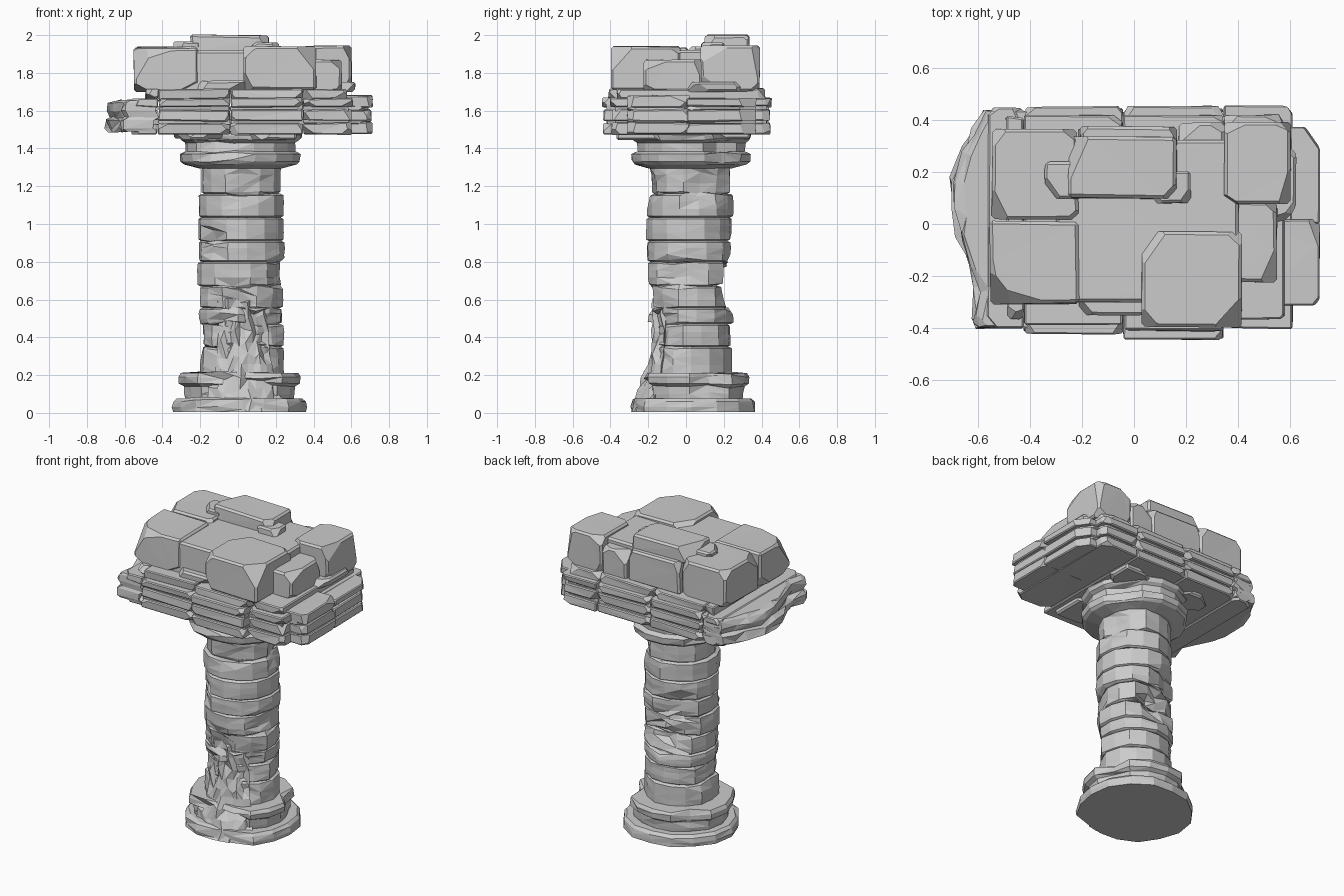
import bpy, bmesh, random
from math import sin, cos, tau
from mathutils import Vector

if "Cube" in bpy.data.objects:
    bpy.data.objects.remove(bpy.data.objects["Cube"])

random.seed(11)
rnd = random.uniform
CX, CY = 0.014, 0.02          # column axis


def finish(bm, name):
    bmesh.ops.triangulate(bm, faces=[f for f in bm.faces if 4 < len(f.verts) < 12])
    bmesh.ops.recalc_face_normals(bm, faces=bm.faces[:])
    me = bpy.data.meshes.new(name)
    bm.to_mesh(me)
    bm.free()
    ob = bpy.data.objects.new(name, me)
    bpy.context.collection.objects.link(ob)
    return ob


def skin(bm, rings):
    """Join closed vertex rings and cap both ends."""
    n = len(rings[0])
    for lo, hi in zip(rings, rings[1:]):
        for i in range(n):
            j = (i + 1) % n
            if random.random() < 0.5:
                bm.faces.new((lo[i], lo[j], hi[j]))
                bm.faces.new((lo[i], hi[j], hi[i]))
            else:
                bm.faces.new((lo[i], lo[j], hi[i]))
                bm.faces.new((lo[j], hi[j], hi[i]))
    bm.faces.new(rings[0][::-1])
    bm.faces.new(rings[-1])


def lathe(name, profile, sides=14, jitter=0.006, bricks=0.0, dents=()):
    """Faceted stone ring; each dent is (x, y, z, radius, depth) pushed toward the axis."""
    bm = bmesh.new()
    steps = [rnd(-bricks, bricks) for _ in range(6)]
    rough = [rnd(-jitter, jitter) for _ in range(sides)]
    phase, turn = random.randint(0, 5), rnd(0, 1)
    rings = []
    for r, z in profile:
        ring = []
        for i in range(sides):
            a = tau * (i + turn) / sides
            rr = r + rough[i] + rnd(-jitter, jitter) * 0.4 + steps[((i + phase) // 3) % 6]
            p = Vector((CX + cos(a) * rr, CY + sin(a) * rr, z))
            for x, y, dz, rad, depth in dents:
                d = (p - Vector((x, y, dz))).length
                if d < rad:
                    k = max(0.1, rr - depth * min(1, 1.6 * (1 - d / rad)) * rnd(0.65, 1.2))
                    p.x, p.y = CX + cos(a) * k, CY + sin(a) * k
                    p.z += rnd(-0.012, 0.012) if z > 0.02 else 0
            ring.append(bm.verts.new(p))
        rings.append(ring)
    skin(bm, rings)
    return finish(bm, name)


def cut(bm, co, no):
    """Break away everything beyond a plane and cap the fresh break."""
    bmesh.ops.bisect_plane(bm, geom=bm.verts[:] + bm.edges[:] + bm.faces[:], dist=1e-5,
                           plane_co=co, plane_no=no, clear_outer=True)
    bmesh.ops.holes_fill(bm, edges=[e for e in bm.edges if e.is_boundary], sides=0)


def block(name, x, y, z, bevel=0.012, chips=5, size=0.035, breaks=()):
    """Weathered block; breaks are (sx, sy, sz, depth) for big lost corners."""
    lo, hi = Vector((x[0], y[0], z[0])), Vector((x[1], y[1], z[1]))
    mid, half = (lo + hi) / 2, (hi - lo) / 2
    bm = bmesh.new()
    bmesh.ops.create_cube(bm, size=2)
    for v in bm.verts:
        v.co = mid + Vector(v.co[i] * half[i] + rnd(-0.005, 0.005) for i in range(3))
    if bevel:
        bmesh.ops.bevel(bm, geom=bm.edges[:], offset=bevel, segments=1, affect='EDGES')
    wanted = list(breaks)
    for _ in range(chips):
        wanted.append([random.choice((-1, 1)) * rnd(0.35, 1.2) for _ in range(3)] + [rnd(0.5, 1) * size])
    for sx, sy, sz, depth in wanted:
        n = Vector((sx, sy, sz))
        corner = mid + Vector(half[i] * ((n[i] > 0) - (n[i] < 0)) for i in range(3))
        n.normalize()
        cut(bm, corner - n * depth, n)
    return finish(bm, name)


# Base: plinth disc and torus ring, broken away at the front
base_dents = [(0.03, -0.34, 0.1, 0.26, 0.12), (0.27, 0.15, 0.19, 0.12, 0.06), (-0.2, 0.28, 0.2, 0.1, 0.04)]
lathe("base_disc", [(0.355, 0.005), (0.358, 0.03), (0.352, 0.06), (0.335, 0.077)], 16, 0.01,
      dents=[(0.03, -0.34, 0.06, 0.24, 0.07), (-0.2, -0.25, 0.06, 0.1, 0.03)])
lathe("base_ring", [(0.285, 0.065), (0.29, 0.1), (0.295, 0.14), (0.318, 0.155), (0.322, 0.19), (0.31, 0.212)],
      16, 0.008, dents=base_dents)

# Worn rubble slope at the front: a rough shell running from the floor up the shaft
bm = bmesh.new()
slope = [(0.3, 0.005), (0.29, 0.06), (0.265, 0.12), (0.245, 0.18), (0.23, 0.24), (0.21, 0.3), (0.2, 0.37),
         (0.195, 0.44), (0.19, 0.52), (0.195, 0.6)]
rings = []
for r, z in slope:
    ring = [bm.verts.new((CX, CY - 0.08, z))]
    for i in range(10):
        a = tau * (0.645 + 0.235 * (i + rnd(-0.25, 0.25)) / 9)
        rr = r + rnd(-0.024, 0.016)
        ring.append(bm.verts.new((CX + cos(a) * rr, CY + sin(a) * rr, z + (rnd(-0.02, 0.02) if z > 0.01 else 0))))
    rings.append(ring)
skin(bm, rings)
finish(bm, "worn_front_slope")

# Shaft: courses of stone with fine grooves between them
courses = [0.2, 0.35, 0.47, 0.555, 0.67, 0.8, 0.91, 1.035, 1.16, 1.315]
shaft_dents = [(0.05, -0.2, 0.42, 0.26, 0.05), (0.0, -0.2, 0.6, 0.12, 0.045), (0.0, 0.24, 0.69, 0.17, 0.085),
               (-0.1, 0.22, 0.85, 0.13, 0.05), (0.22, 0.1, 1.2, 0.12, 0.045), (0.05, -0.2, 1.2, 0.11, 0.035),
               (-0.2, 0.05, 0.4, 0.12, 0.03), (0.2, -0.05, 0.75, 0.1, 0.03), (-0.15, -0.15, 0.9, 0.1, 0.03)]
for n, (a, b) in enumerate(zip(courses, courses[1:])):
    r = 0.221 + rnd(-0.005, 0.007)
    h = b - a
    prof = [(r - 0.014, a), (r, a + 0.008), (r + 0.001, a + h * 0.36), (r + 0.001, a + h * 0.66),
            (r, b - 0.008), (r - 0.014, b)]
    lathe(f"shaft_course_{n + 1}", prof, 14, 0.006, 0.007, shaft_dents)

# Capital rings under the slab
lathe("capital", [(0.225, 1.295), (0.3, 1.315), (0.318, 1.33), (0.325, 1.37), (0.292, 1.385), (0.295, 1.43),
                  (0.318, 1.445), (0.325, 1.47), (0.31, 1.49)], 16, 0.008,
      dents=[(-0.1, -0.3, 1.43, 0.13, 0.05), (0.27, 0.2, 1.4, 0.11, 0.05), (-0.25, 0.2, 1.45, 0.12, 0.05)])

# Cornice slab: columns of stone, each made of moulded layers (z0, z1, inset)
layers = [(1.475, 1.535, 0.006), (1.53, 1.55, 0.026), (1.545, 1.605, 0.009), (1.6, 1.625, 0.025),
          (1.62, 1.665, 0.0), (1.66, 1.715, 0.035)]
columns = [((-0.56, -0.424), (-0.40, 0.445)), ((-0.42, -0.044), (-0.42, 0.45)),
           ((-0.04, 0.342), (-0.445, 0.452)), ((0.346, 0.61), (-0.40, 0.452))]
for c, (xr, yr) in enumerate(columns):
    for l, (z0, z1, inset) in enumerate(layers):
        thin = z1 - z0 < 0.03
        br = [(1, 0.6, 0.1, 0.02)] if c == 3 else []
        x0 = xr[0] + (0.07 if c == 0 and l == 5 else 0)
        x1 = xr[1] - (inset if c == 3 else 0)
        block(f"cornice_{c + 1}_layer_{l + 1}", (x0, x1), (yr[0] + inset, yr[1] - inset), (z0, z1),
              0 if thin else 0.006, 0 if thin else 7, 0.03, br)

# Right end of the cornice
for l, (z0, z1, inset) in enumerate(layers[:5]):
    block(f"cornice_right_front_{l + 1}", (0.42, 0.715 - inset), (-0.31, 0.015), (z0, z1 + 0.015 * (l == 4)),
          0.006, 4, 0.03, [(1, -0.8, 0.2, 0.025)])
    block(f"cornice_right_back_{l + 1}", (0.42, 0.712 - inset), (0.0, 0.37), (z0, z1),
          0.006, 4, 0.03, [(1, 0.7, 0.2, 0.05)])

# Broken left end: ragged strata following the broken outline
outline = [(-0.45, 0.44), (-0.58, 0.44), (-0.63, 0.36), (-0.665, 0.28), (-0.71, 0.17), (-0.7, 0.05),
           (-0.685, -0.06), (-0.64, -0.16), (-0.615, -0.25), (-0.64, -0.36), (-0.61, -0.4), (-0.45, -0.4)]
bm = bmesh.new()
rings = []
for z, inset in [(1.49, 0.02), (1.505, 0.0), (1.55, 0.005), (1.565, 0.03), (1.6, 0.012), (1.64, 0.018), (1.655, 0.04)]:
    ring = []
    for x, y in outline:
        broken = 0.022 if -0.39 < y < 0.43 else 0.004
        ring.append(bm.verts.new((x + inset + rnd(-0.5, 1) * broken, y * (1 - inset / 2) + rnd(-1, 1) * broken,
                                  z + rnd(-0.3, 0.3) * broken)))
    rings.append(ring)
skin(bm, rings)
finish(bm, "cornice_broken_left")

# Upper course: large irregular blocks around a core (x, y, z, big breaks)
upper = {
    "upper_core": ((-0.3, 0.4), (-0.3, 0.32), (1.69, 1.92), [(-0.4, -1, 1, 0.02)]),
    "upper_front_left": ((-0.55, -0.21), (-0.305, 0.012), (1.7, 1.93),
                         [(-1, -0.8, 0.6, 0.075), (-0.3, -1, 1, 0.05), (-1, -0.2, 1, 0.03)]),
    "upper_back_left": ((-0.545, -0.215), (0.02, 0.365), (1.7, 1.94),
                        [(-1, -0.5, 0.7, 0.05), (0.8, 1, 0.5, 0.04), (-0.8, 0.6, 0.7, 0.04)]),
    "upper_back": ((-0.21, 0.165), (0.1, 0.375), (1.7, 1.915), [(1, 1, 0.3, 0.02)]),
    "upper_back_small": ((0.17, 0.345), (0.24, 0.385), (1.7, 1.89), [(-0.8, 0.9, 0.8, 0.05)]),
    "upper_back_right": ((0.35, 0.6), (0.08, 0.39), (1.705, 1.945), [(1, -0.3, 0.5, 0.04), (1, 1, 0.2, 0.03)]),
    "upper_right": ((0.32, 0.55), (-0.22, 0.085), (1.7, 1.87), [(1, -0.7, 0.6, 0.03)]),
    "upper_front": ((0.03, 0.415), (-0.395, -0.03), (1.71, 1.94),
                    [(1, -0.9, 0.8, 0.07), (-0.7, 0.5, 1, 0.05), (-0.5, -1, 0.9, 0.03), (0.3, -0.6, 1, 0.03)]),
    "upper_front_low": ((-0.21, 0.04), (-0.35, -0.2), (1.7, 1.76), [(-1, -1, 1, 0.03)]),
    "upper_right_ledge": ((0.5, 0.62), (0.0, 0.3), (1.7, 1.75), [(1, 1, 1, 0.03)]),
}
for name, (x, y, z, br) in upper.items():
    block(name, x, y, z, 0.012, 7, 0.045, br)

# Loose plate on top, with broken crumbs at its ends
block("top_plate", (-0.25, 0.165), (0.1, 0.335), (1.9, 2.0), 0.012, 3, 0.03,
      [(-0.9, 0.4, 0.6, 0.06), (1, -0.9, 0.7, 0.04)])
block("top_crumb_left", (-0.34, -0.2), (0.1, 0.24), (1.89, 1.965), 0.01, 5, 0.045, [(-1, -0.7, 0.8, 0.04)])
block("top_crumb_right", (0.06, 0.215), (0.08, 0.2), (1.89, 1.96), 0.01, 5, 0.045, [(1, -0.7, 0.8, 0.03)])

# Spalled lumps under the slab, around the capital
for x, y, s in [(-0.2, -0.2, 0.12), (0.18, -0.24, 0.13), (0.22, 0.22, 0.12), (-0.22, 0.22, 0.12)]:
    block("slab_underside", (x - s, x + s), (y - s, y + s), (1.45, 1.5), 0.01, 9, 0.07)
